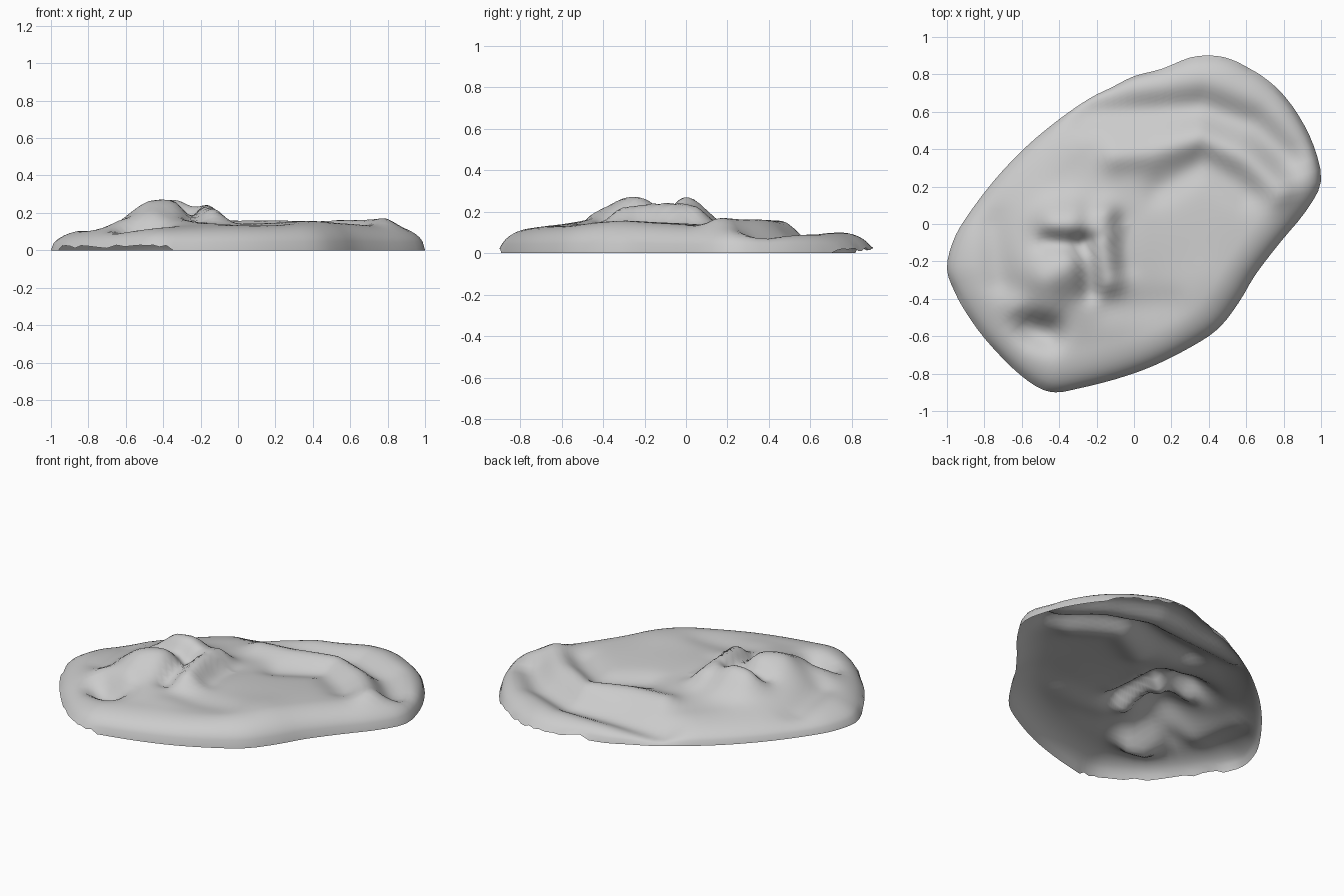
import bpy, bmesh, math, random
from mathutils import Vector

if "Cube" in bpy.data.objects:
    bpy.data.objects.remove(bpy.data.objects["Cube"])

random.seed(3)

# Outline of the slab seen from above
OUTLINE = [Vector(p) for p in (
    (1, .23), (.96, .42), (.88, .58), (.79, .70), (.70, .78), (.62, .83), (.52, .88),
    (.42, .90), (.30, .89), (.15, .83), (0, .79), (-.12, .73), (-.24, .67), (-.40, .56),
    (-.58, .41), (-.75, .23), (-.90, .03), (-.97, -.10), (-1, -.24), (-.96, -.36),
    (-.90, -.47), (-.80, -.61), (-.65, -.77), (-.52, -.87), (-.42, -.90), (-.30, -.88),
    (-.10, -.83), (.10, -.76), (.30, -.66), (.45, -.56), (.56, -.42), (.65, -.27),
    (.78, -.10), (.92, .07))]

# Relief features: path, height above the slab (negative carves), softness
FEATURES = [
    ([(-.44, -.20), (-.36, -.10)], .085, .17),                     # main mound
    ([(-.42, .01), (-.34, .02)], .085, .08),                       # rear knob
    ([(-.46, -.30), (-.36, -.25)], .075, .09),                     # front knob
    ([(-.15, .04), (-.16, -.12), (-.13, -.30)], .070, .055),       # side fold
    ([(-.46, -.09), (-.30, -.11)], -.050, .04),                    # crease between knobs
    ([(-.26, -.10), (-.24, -.36)], -.045, .04),                    # crease by fold
    ([(-.28, -.50), (-.15, -.50)], .020, .10),                     # front shoulder
    ([(-.55, -.56), (-.47, -.58)], -.085, .06),                    # pit
    ([(-.62, -.45), (-.46, -.46)], .030, .05),                     # lip over pit
    ([(-.76, .0), (-.72, -.30)], -.030, .06),                      # moat
    ([(-.25, .60), (.02, .61), (.36, .63), (.64, .53), (.83, .35)], -.070, .07),  # rear valley
    ([(-.10, .36), (.10, .38), (.36, .46), (.62, .34), (.78, .18)], .045, .06),  # ridge
    ([(.14, .19), (.38, .33), (.60, .17)], -.030, .06),            # hollow under ridge
    ([(.05, -.15), (.40, -.10)], .020, .22),                       # body
    ([(.28, -.38), (.38, -.32)], .015, .10),                       # front right bulge
    ([(-.12, -.45), (.20, -.42)], -.015, .06),                     # front furrow
    ([(-.07, .02), (-.05, -.22)], -.020, .05),
]


def seg_dist(p, a, b):
    ab = b - a
    t = max(0, min(1, (p - a).dot(ab) / ab.length_squared))
    return (p - a - ab * t).length


def path_dist(p, pts):
    return min(seg_dist(p, a, b) for a, b in zip(pts, pts[1:]))


def spline(p0, p1, p2, p3, t):
    return (2 * p1 + (p2 - p0) * t + (2 * p0 - 5 * p1 + 4 * p2 - p3) * t * t
            + (3 * p1 - p0 - 3 * p2 + p3) * t ** 3) / 2


# Smooth closed rim
SUB, RINGS = 3, 32
m = len(OUTLINE)
rim = [spline(*(OUTLINE[(i + o) % m] for o in (-1, 0, 1, 2)), k / SUB)
       for i in range(m) for k in range(SUB)]
CLOSED = rim + rim[:1]
RELIEF = [([Vector(q) for q in pts], h, s) for pts, h, s in FEATURES]


def height(p):
    z = .118 + .015 * (p.x - p.y)
    for pts, h, s in RELIEF:
        z += h * math.exp(-(path_dist(p, pts) / s) ** 2 / 2)
    # rounded fall-off to the rim, steeper at the front right
    w = .22 - .07 * max(0, min(1, p.x - p.y))
    e = max(0, 1 - path_dist(p, CLOSED) / w)
    return max(.03, z) * math.sqrt(max(0, 1 - e * e))


def lift(p):
    # broken rim hovering slightly on the left front and rear
    if (-.95 < p.x < -.35 and p.y < -.25) or (p.y > .72 and p.x > .1):
        return random.uniform(.01, .03)
    return 0


# Concentric rings from the rim to the centre
bm = bmesh.new()
rings = []
for i in range(RINGS):
    f = 1 - (i / RINGS) ** 1.25
    rings.append([bm.verts.new((p.x * f, p.y * f, height(p * f) if i else lift(p)))
                  for p in rim])
centre = bm.verts.new((0, 0, height(Vector((0, 0)))))
n = len(rim)
for a, b in zip(rings, rings[1:]):
    for j in range(n):
        k = (j + 1) % n
        bm.faces.new((a[j], a[k], b[k], b[j]))
for j in range(n):
    bm.faces.new((rings[-1][j], rings[-1][(j + 1) % n], centre))

mesh = bpy.data.meshes.new("relief_slab")
bm.to_mesh(mesh)
bm.free()
slab = bpy.data.objects.new("relief_slab", mesh)
bpy.context.collection.objects.link(slab)
for poly in mesh.polygons:
    poly.use_smooth = True
